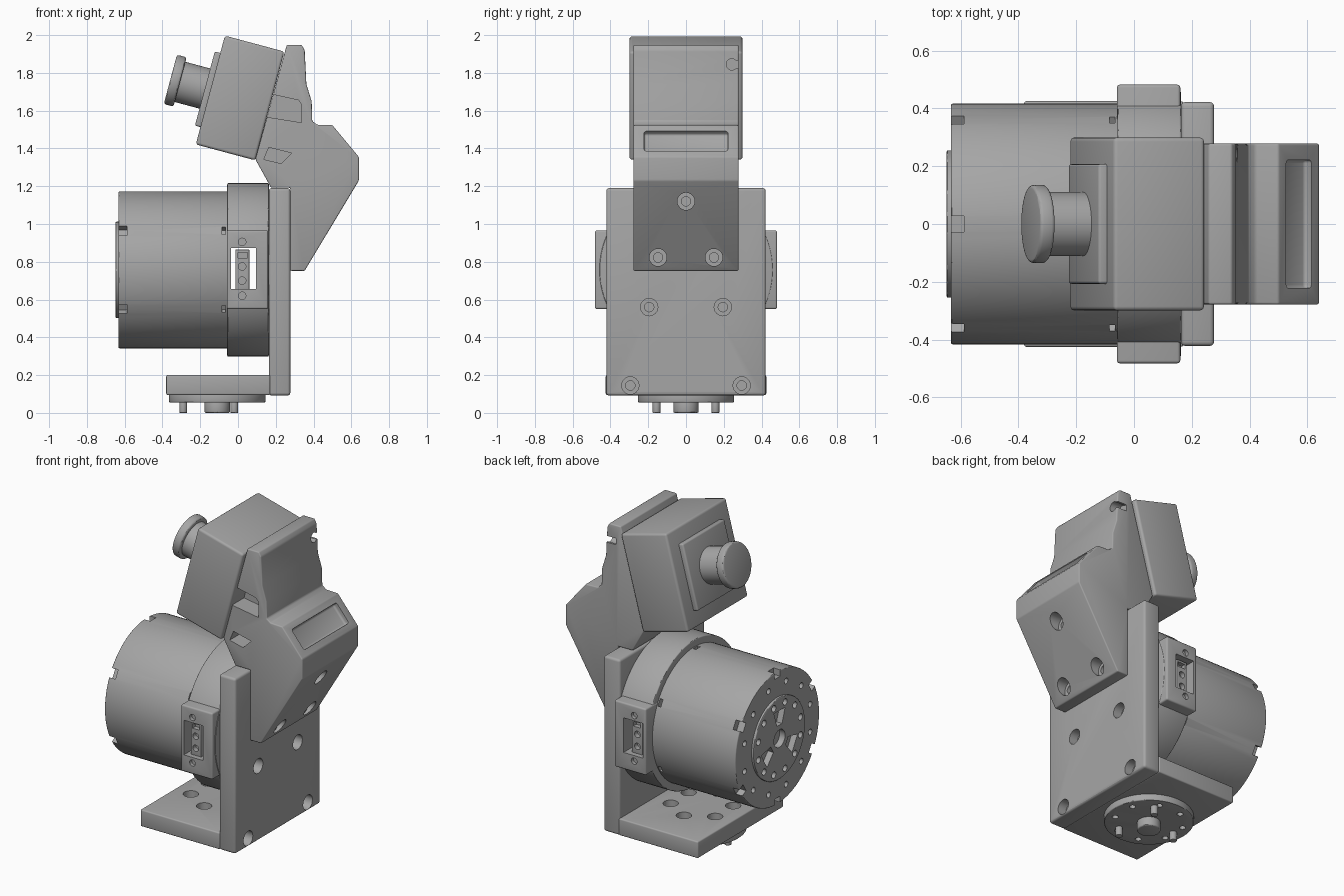
import bpy, bmesh, math
from mathutils import Vector, Matrix

if "Cube" in bpy.data.objects:
    bpy.data.objects.remove(bpy.data.objects["Cube"], do_unlink=True)

grey = bpy.data.materials.new("machined grey")
grey.use_nodes = True
GREY = (0.38, 0.38, 0.38, 1)
grey.diffuse_color = GREY
grey.node_tree.nodes["Principled BSDF"].inputs["Base Color"].default_value = GREY

X, Y, Z = Vector((1, 0, 0)), Vector((0, 1, 0)), Vector((0, 0, 1))
TILT = math.radians(15)


def finish(name, bm, matrix, bevel=0):
    bmesh.ops.recalc_face_normals(bm, faces=bm.faces)
    mesh = bpy.data.meshes.new(name)
    bm.to_mesh(mesh)
    bm.free()
    mesh.transform(matrix)
    mesh.materials.append(grey)
    obj = bpy.data.objects.new(name, mesh)
    bpy.context.collection.objects.link(obj)
    if bevel:
        mod = obj.modifiers.new("edge", "BEVEL")
        mod.width, mod.segments = bevel, 3
        mod.limit_method, mod.angle_limit = "ANGLE", math.radians(20)
        apply(obj, mod)
    return obj


def apply(obj, mod):
    with bpy.context.temp_override(object=obj, active_object=obj, selected_objects=[obj]):
        bpy.ops.object.modifier_apply(modifier=mod.name)


def box(name, lo, hi, bevel=0, frame=Matrix()):
    lo, hi = Vector(lo), Vector(hi)
    bm = bmesh.new()
    bmesh.ops.create_cube(bm, size=1)
    for v in bm.verts:
        v.co = [(a + b) / 2 + c * (b - a) for a, b, c in zip(lo, hi, v.co)]
    return finish(name, bm, frame, bevel)


def cyl(name, start, axis, length, r, bevel=0, sides=32, frame=Matrix()):
    bm = bmesh.new()
    bmesh.ops.create_cone(bm, cap_ends=True, segments=sides, radius1=r, radius2=r, depth=length)
    centre = Vector(start) + axis * length / 2
    turn = axis.to_track_quat("Z", "Y").to_matrix().to_4x4()
    return finish(name, bm, frame @ Matrix.Translation(centre) @ turn, bevel)


def prism(name, profile, y0, y1, bevel=0, frame=Matrix()):
    bm = bmesh.new()
    face = bm.faces.new([bm.verts.new((x, y0, z)) for x, z in profile])
    out = bmesh.ops.extrude_face_region(bm, geom=[face])["geom"]
    for v in out:
        if isinstance(v, bmesh.types.BMVert):
            v.co.y = y1
    return finish(name, bm, frame, bevel)


def cut(obj, cutters):
    for c in cutters:
        mod = obj.modifiers.new("cut", "BOOLEAN")
        mod.operation, mod.solver, mod.object = "DIFFERENCE", "EXACT", c
        apply(obj, mod)
        bpy.data.objects.remove(c, do_unlink=True)


def ring(count, r, start=0):
    for i in range(count):
        a = math.radians(start) + math.tau * i / count
        yield a, r * math.cos(a), r * math.sin(a)


def screw_hole(x, y, z, depth):
    # Counterbored hole drilled from +x
    return [cyl("bore", (x, y, z), X, 0.6, 0.046, sides=24),
            cyl("pilot", (x - depth, y, z), X, depth + 0.02, 0.025, sides=16)]


# Base slab and output hub
CX = -0.11
base = box("base_slab", (-0.38, -0.425, 0.095), (0.17, 0.425, 0.2), 0.008)
cut(base, [cyl("hole", (CX + u, v, 0.14), Z, 0.1, 0.044, sides=24) for a, u, v in ring(6, 0.178, 30)])
hub = cyl("output_hub", (CX, 0, 0.055), Z, 0.045, 0.255, 0.006, 64)
cut(hub, [cyl("hole", (CX + u, v, 0.04), Z, 0.04, 0.018, sides=16) for a, u, v in ring(8, 0.2, 22.5)])
cyl("hub_boss", (CX, 0, 0), Z, 0.06, 0.067, 0.008)
for a, u, v in ring(3, 0.18, 60):
    cyl("hub_pin", (CX + u, v, 0), Z, 0.06, 0.021, 0.003, 20)

# Upright plate with four screw holes
plate = box("upright_plate", (0.163, -0.422, 0.092), (0.277, 0.422, 1.19), 0.015)
for y, z in ((0.195, 0.56), (0.295, 0.145)):
    for s in (-1, 1):
        cut(plate, screw_hole(0.22, s * y, z, 0.04))

# Motor body
MZ = 0.757
motor = cyl("motor_body", (-0.633, 0, MZ), X, 0.58, 0.416, 0.006, 96)
for a, u, v in ring(6, 0.416, 30):
    frame = Matrix.Translation((0, 0, MZ)) @ Matrix.Rotation(-a, 4, "X")
    spin = Matrix.Translation((0, 0, MZ)) @ Matrix.Rotation(a, 4, "X")
    cut(motor, [box("notch", (-0.7, 0.375, -0.028), (-0.588, 0.5, 0.028), frame=spin),
                box("slot", (-0.085, 0.38, -0.022), (-0.065, 0.5, 0.022), frame=frame)])
cut(motor, [cyl("hole", (-0.66, u, MZ + v), X, 0.06, 0.018, sides=16) for a, u, v in ring(12, 0.335, 15)])

# Motor front disc with bolt circle, pockets and centre bore
disc = cyl("motor_disc", (-0.648, 0, MZ), X, 0.06, 0.255, 0.005, 64)
cut(motor, [cyl("recess", (-0.7, 0, MZ), X, 0.1, 0.25, sides=64)])
cut(disc, [cyl("hole", (-0.68, u, MZ + v), X, 0.06, 0.02, sides=16) for a, u, v in ring(12, 0.215, 15)])
cut(disc, [cyl("bore", (-0.68, 0, MZ), X, 0.07, 0.055)])
wedge = ((0.085, -0.025), (0.175, -0.055), (0.175, 0.055), (0.085, 0.025))
for a, u, v in ring(3, 1, 90):
    # Wedge profile stood up so that its extrusion runs along x
    frame = (Matrix.Translation((0, 0, MZ)) @ Matrix.Rotation(a, 4, "X")
             @ Matrix.Rotation(math.radians(-90), 4, "Z"))
    pocket = prism("pocket", [(-x, z) for x, z in wedge], -0.7, -0.61, frame=frame)
    cut(disc, [pocket])

# Rear motor flange and the two connector housings
flange = cyl("motor_flange", (-0.057, 0, MZ), X, 0.22, 0.459, 0.006, 96)
housing = box("connector_housing", (-0.059, -0.482, 0.55), (0.16, 0.482, 0.966), 0.01)
opening = (-0.038, -0.6, 0.655), (0.095, 0.6, 0.872)
for part in (flange, housing):
    cut(part, [box("opening", *opening)])
for s in (-1, 1):
    cut(housing, [cyl("hole", (0.022, s * 0.46, z), Y * s, 0.06, 0.02, sides=16) for z in (0.62, 0.905)])
    y0, y1 = sorted((s * 0.34, s * 0.45))
    plug = box("connector_plug", (-0.014, y0, 0.65), (0.06, y1, 0.865), 0.004)
    cut(plug, [cyl("pin_hole", (0.022, s * 0.42, z), Y * s, 0.06, 0.02, sides=16) for z in (0.7, 0.775)]
        + [box("key", (0, min(s * 0.42, s * 0.5), 0.82), (0.05, max(s * 0.42, s * 0.5), 0.85))])

# Camera bracket
outline = [(0.277, 0.752), (0.353, 0.752), (0.64, 1.23), (0.64, 1.355), (0.5, 1.523), (0.42, 1.525),
           (0.393, 1.545), (0.39, 1.65), (0.362, 1.74), (0.353, 1.92), (0.338, 1.947), (0.258, 1.947),
           (0.092, 1.342), (0.175, 1.192), (0.277, 1.192)]
bracket = prism("camera_bracket", outline, -0.278, 0.278, 0.007)
upper = ((0.185, 1.685), (0.32, 1.655), (0.337, 1.63), (0.337, 1.537), (0.15, 1.567))
lower = ((0.163, 1.405), (0.285, 1.375), (0.23, 1.32), (0.137, 1.342))
cut(bracket, [prism("window", p, -0.4, -0.16) for p in (upper, lower)])
slope = Matrix.Translation((0.57, 0, 1.439)) @ Matrix.Rotation(math.radians(-40.3), 4, "Y")
cut(bracket, [box("label_recess", (-0.03, -0.222, -0.068), (0.1, 0.222, 0.068), 0.012, slope)])
cut(bracket, [box("cable_slot", (0.29, 0.235, 1.825), (0.5, 0.4, 1.865)),
              cyl("cable_hole", (0.29, 0.243, 1.845), X, 0.2, 0.03, sides=20)])
for y, z, x in ((0, 1.12, 0.52), (-0.148, 0.823, 0.35), (0.148, 0.823, 0.35)):
    cut(bracket, screw_hole(x, y, z, 0.04))

# Tilted camera: body, front plate, barrel and lens ring
cam = Matrix.Translation((0.011, 0, 1.667)) @ Matrix.Rotation(TILT, 4, "Y")
box("camera_body", (-0.163, -0.299, -0.298), (0.163, 0.299, 0.298), 0.014, cam)
box("camera_front_plate", (-0.193, -0.207, -0.203), (-0.15, 0.207, 0.203), 0.01, cam)
cyl("lens_barrel", (-0.35, 0, 0), X, 0.18, 0.11, sides=64, frame=cam)
cyl("lens_ring", (-0.382, 0, 0), X, 0.053, 0.135, 0.012, 64, cam)

# Smooth curved surfaces, keep machined edges crisp
for obj in bpy.context.scene.objects:
    if obj.type == "MESH":
        with bpy.context.temp_override(object=obj, active_object=obj, selected_objects=[obj],
                                       selected_editable_objects=[obj]):
            bpy.ops.object.shade_smooth_by_angle(angle=math.radians(30))
